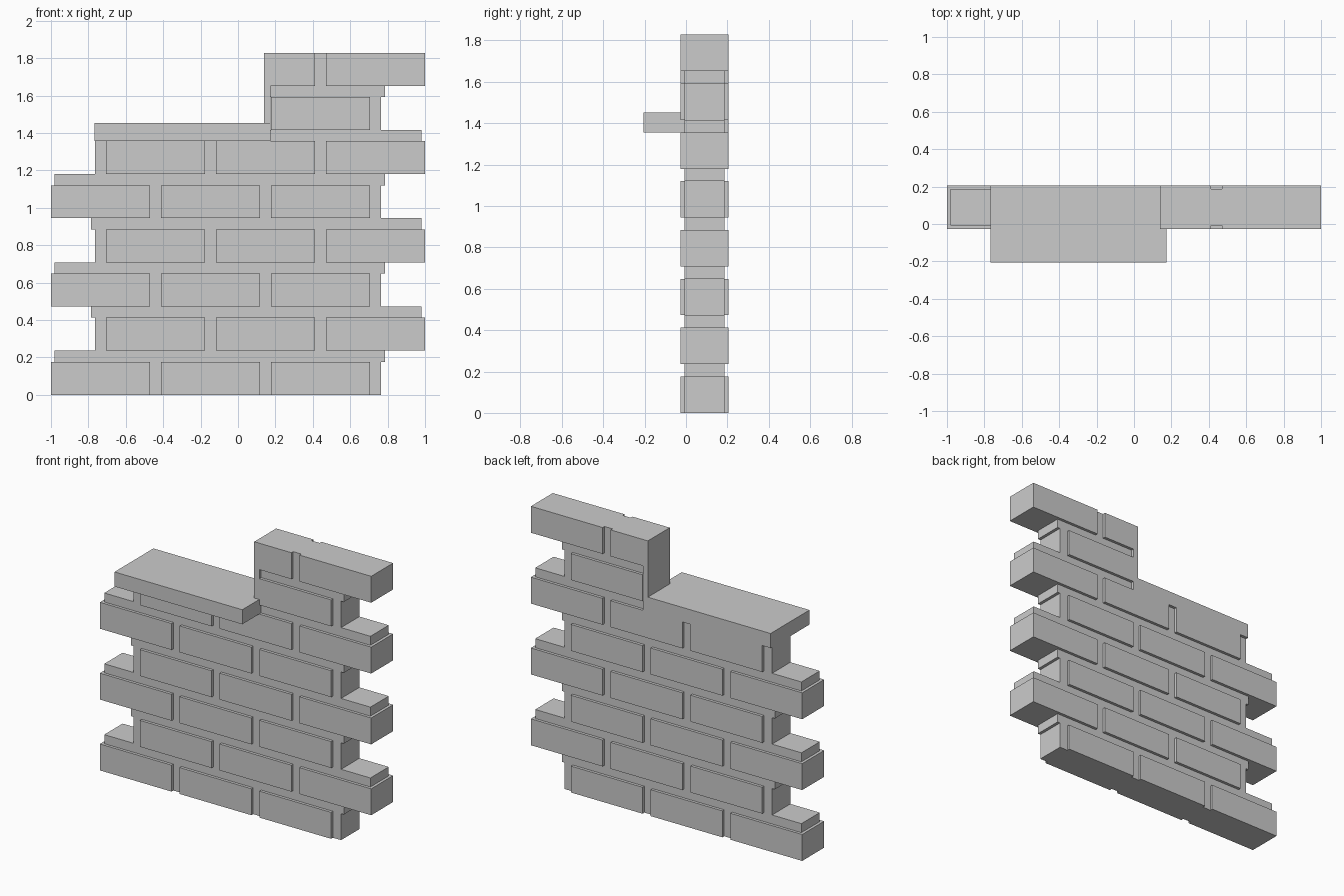
import bpy, bmesh

if "Cube" in bpy.data.objects:
    bpy.data.objects.remove(bpy.data.objects["Cube"])

PITCH_X, PITCH_Z, JOINT = 0.5883, 0.236, 0.06
L, H = PITCH_X - JOINT, PITCH_Z - JOINT
Y0, Y1, INSET = -0.026, 0.205, 0.019
BREAK = 0.175          # where the tall part starts


def make(name, boxes):
    """One object from boxes given as (x0, x1, y0, y1, z0, z1)."""
    bm = bmesh.new()
    for x0, x1, y0, y1, z0, z1 in boxes:
        verts = bmesh.ops.create_cube(bm, size=1)["verts"]
        for v in verts:
            v.co = ((x0 + x1) / 2 + v.co.x * (x1 - x0),
                    (y0 + y1) / 2 + v.co.y * (y1 - y0),
                    (z0 + z1) / 2 + v.co.z * (z1 - z0))
    me = bpy.data.meshes.new(name)
    bm.to_mesh(me)
    bm.free()
    ob = bpy.data.objects.new(name, me)
    bpy.context.collection.objects.link(ob)
    return ob


bricks, mortar = [], []
my = (Y0 + INSET, Y1 - INSET)
for row in range(8):
    z = row * PITCH_Z
    odd = row % 2
    left_limit = BREAK if row >= 6 else -2
    for i in range(3):
        # odd courses are the mirror image of even ones
        x0 = 1 - L - i * PITCH_X if odd else -1 + i * PITCH_X
        x1 = x0 + L
        j0, j1 = (x0 - JOINT, x0) if odd else (x1, x1 + JOINT)
        if x1 > left_limit + 0.01:
            bricks.append((max(x0, left_limit), x1, Y0, Y1, z, z + H))
        if j0 > left_limit:
            mortar.append((j0, j1, *my, z, z + H))
    # horizontal bed above the course
    if row < 7:
        b0, b1 = (-0.785, 0.981) if odd else (-0.981, 0.785)
        if row >= 5:
            b0 = BREAK
        mortar.append((b0, b1, *my, z + H, z + PITCH_Z))

top5 = 5 * PITCH_Z + H
make("bricks", bricks)
make("mortar", mortar)
# sill slab on the low part, jutting out to the front
make("sill_slab", [(-0.767, BREAK, -0.205, Y1, top5, top5 + 0.097)])
# flush jamb at the side of the tall part
make("jamb", [(0.138, BREAK, Y0, Y1, top5, 7 * PITCH_Z + H)])
